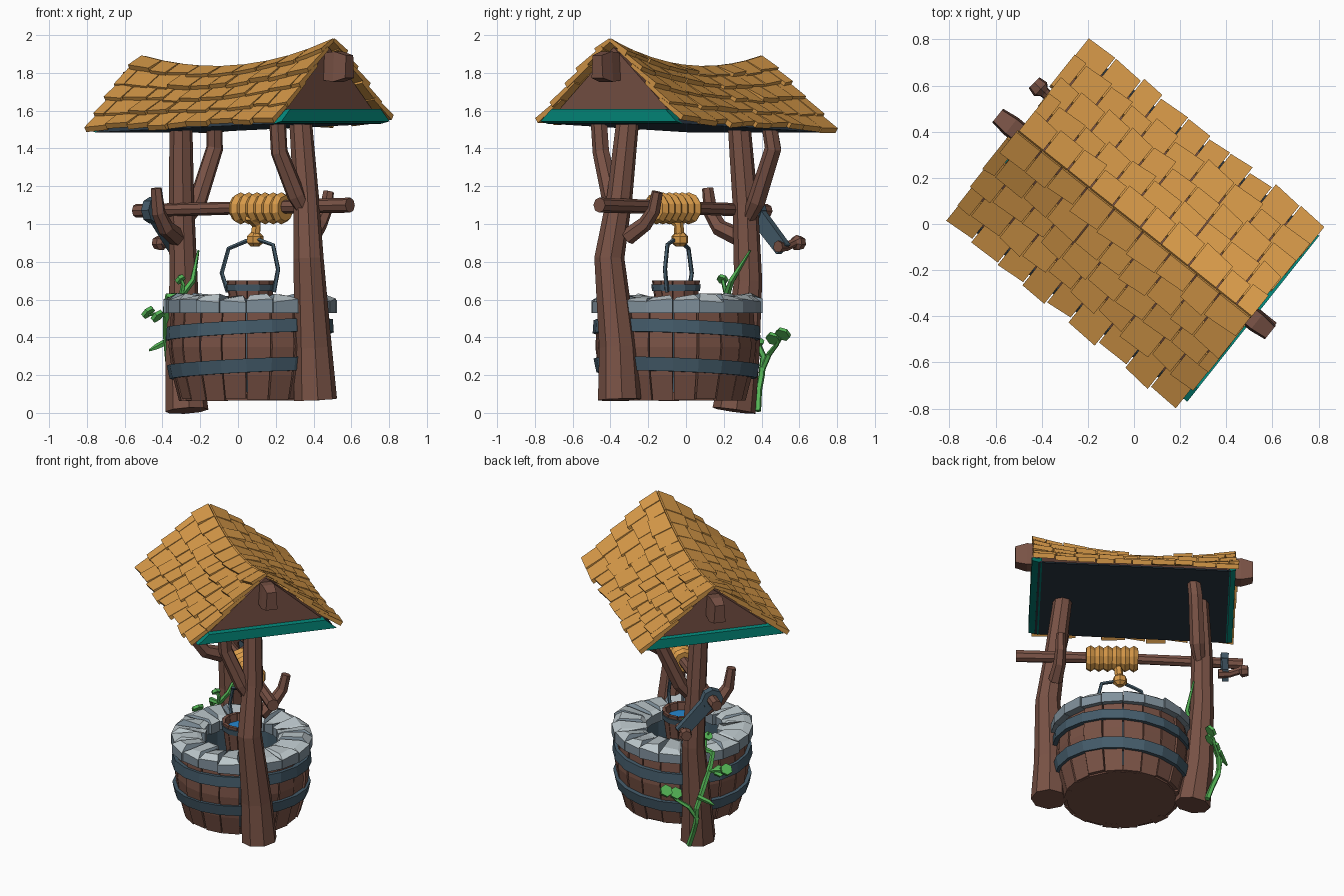
import bpy, bmesh, random
from math import cos, sin, pi, radians
from mathutils import Vector, Matrix

if "Cube" in bpy.data.objects:
    bpy.data.objects.remove(bpy.data.objects["Cube"])

random.seed(4)
TURN = Matrix.Rotation(radians(-38.5), 4, 'Z')   # model is built along x, then turned
CX = 0.08                                        # centre of the barrel on the ridge axis
rnd = lambda a: random.uniform(-a, a)


def mat(name, hexcol):
    m = bpy.data.materials.new(name)
    lin = [(int(hexcol[i:i + 2], 16) / 255) ** 2.2 for i in (0, 2, 4)]
    m.diffuse_color = (*lin, 1)
    m.use_nodes = True
    m.node_tree.nodes["Principled BSDF"].inputs["Base Color"].default_value = m.diffuse_color
    return m


WOOD, SLATE = mat("wood", "785347"), mat("slate", "465c6a")
DARK, TEAL = mat("dark", "2f3b46"), mat("teal", "0c8b7d")
STONE, EDGE = mat("stone_top", "bac5c9"), mat("stone_side", "7f8f9a")
GOLD, GREEN, BLUE = mat("straw", "d6984a"), mat("leaf", "55b356"), mat("water", "2b86cf")


def loft(bm, rings, cap=True, wrap=False):
    vs = [[bm.verts.new(p) for p in r] for r in rings]
    n = len(vs[0])
    for a, b in zip(vs, vs[1:] + ([vs[0]] if wrap else [])):
        for i in range(n):
            j = (i + 1) % n
            bm.faces.new((a[i], a[j], b[j], b[i]))
    if cap and not wrap:
        bm.faces.new(vs[0])
        bm.faces.new(vs[-1])


def make(name, bm, *mats):
    bmesh.ops.recalc_face_normals(bm, faces=bm.faces)
    if len(mats) > 1:
        for f in bm.faces:
            f.material_index = 0 if f.normal.z > 0.6 else 1
    bm.transform(TURN)
    me = bpy.data.meshes.new(name)
    bm.to_mesh(me)
    bm.free()
    for m in mats:
        me.materials.append(m)
    bpy.context.collection.objects.link(bpy.data.objects.new(name, me))


def tube(bm, pts, radii, sides=8):
    pts = [Vector(p) for p in pts]
    if not isinstance(radii, (list, tuple)):
        radii = [radii] * len(pts)
    rings, q, last = [], None, Vector((0, 0, 1))
    for i, p in enumerate(pts):
        t = (pts[min(i + 1, len(pts) - 1)] - pts[max(i - 1, 0)]).normalized()
        d = last.rotation_difference(t)
        q, last = (d @ q if q else d), t
        rings.append([p + q @ Vector((radii[i] * cos(2 * pi * k / sides),
                                      radii[i] * sin(2 * pi * k / sides), 0)) for k in range(sides)])
    loft(bm, rings)


def tube_obj(name, pts, radii, m, sides=8):
    bm = bmesh.new()
    tube(bm, pts, radii, sides)
    make(name, bm, m)


def hoop(name, profile, m, sides=20, slope=0.0, cx=CX):
    # closed (radius, z) profile swept round the vertical axis
    bm = bmesh.new()
    loft(bm, [[(cx + r * cos(a), r * sin(a), z + slope * r * cos(a)) for r, z in profile]
              for a in (2 * pi * k / sides for k in range(sides))], wrap=True)
    make(name, bm, m)


def staves(name, levels, thick, n, cx=CX, jig=0.0, gap=0.03):
    bm = bmesh.new()
    for k in range(n):
        a0, a1 = 2 * pi * (k + gap) / n, 2 * pi * (k + 1 - gap) / n
        j, dz = rnd(jig), rnd(jig)
        loft(bm, [[(cx + r * cos(a), r * sin(a), z + (dz if i == 0 else 0)) for r, a in
                   ((R + j, a0), (R + j, a1), (R - thick, a1), (R - thick, a0))]
                  for i, (z, R) in enumerate(levels)])
    make(name, bm, WOOD)


# barrel, lining and iron bands
staves("barrel_staves", [(.07, .37), (.2, .405), (.35, .425), (.56, .41)], .05, 20, jig=.007)
tube_obj("barrel_bottom", [(CX, 0, .065), (CX, 0, .11)], [.35, .36], WOOD, 20)
hoop("well_lining", [(.34, .1), (.375, .35), (.37, .55), (.27, .55), (.27, .1)], SLATE)
tube_obj("well_floor", [(CX, 0, .105), (CX, 0, .2)], .3, DARK, 20)
hoop("lower_band", [(.38, .2), (.425, .2), (.44, .272), (.39, .272)], SLATE, slope=.06)
hoop("upper_band", [(.4, .405), (.445, .405), (.44, .475), (.39, .475)], SLATE, slope=.06)

# stone rim
bm = bmesh.new()
for k in range(20):
    a0, a1 = 2 * pi * (k + .01) / 20, 2 * pi * (k + .99) / 20
    ri, ro = .245 + rnd(.015), .455 + rnd(.012)
    P = lambda r, a, z: (CX + r * cos(a), r * sin(a), z)
    loft(bm, [[P(ri, a0, .53), P(ro, a0, .53), P(ro, a1, .53), P(ri, a1, .53)],
              [P(ri, a0, .595 + rnd(.012)), P(ro, a0, .595 + rnd(.01)),
               P(ro, a1, .595 + rnd(.01)), P(ri, a1, .595 + rnd(.012))],
              [P(ri + .03, a0 + .04, .61 + rnd(.015)), P(ro - .05, a0 + .04, .62 + rnd(.015)),
               P(ro - .05, a1 - .04, .62 + rnd(.015)), P(ri + .03, a1 - .04, .61 + rnd(.015))]])
make("stone_rim", bm, STONE, EDGE)

# crooked posts, each with a brace and a short crook
tube_obj("front_post", [(.54, -.02, .07), (.535, -.035, .35), (.545, -.085, .82), (.5, -.05, 1.15), (.45, -.035, 1.56)],
         [.115, .1, .08, .068, .06], WOOD)
tube_obj("front_brace", [(.52, -.05, 1.02), (.49, -.12, 1.15), (.45, -.215, 1.38), (.45, -.23, 1.55)],
         [.03, .05, .046, .045], WOOD, 7)
tube_obj("front_crook", [(.5, .0, .93), (.475, .1, 1.0), (.47, .155, 1.07), (.47, .18, 1.17)],
         [.045, .04, .035, .03], WOOD, 6)
tube_obj("back_post", [(-.37, .03, .012), (-.41, .05, .3), (-.43, .078, .7), (-.43, .06, 1.1), (-.41, .03, 1.56)],
         [.115, .095, .075, .068, .06], WOOD)
tube_obj("back_brace", [(-.42, .07, 1.0), (-.4, .16, 1.12), (-.385, .285, 1.4), (-.37, .265, 1.55)],
         [.03, .05, .046, .042], WOOD, 7)
tube_obj("back_crook", [(-.43, .02, .93), (-.41, -.1, .98), (-.41, -.16, 1.06), (-.41, -.18, 1.19)],
         [.05, .045, .038, .03], WOOD, 6)

# axle, crank, rope
tube_obj("axle", [(-.69, .0, 1.07), (0, .02, 1.085), (.75, .01, 1.1)], [.036, .034, .04], WOOD)
tube_obj("crank_hub", [(-.6, 0, 1.072), (-.55, 0, 1.073)], .07, SLATE)
bm = bmesh.new()
loft(bm, [[(-.595, y, z), (-.555, y, z), (-.555, y2, z2), (-.595, y2, z2)] for y, z, y2, z2 in
          ((.03, 1.11, -.03, 1.04), (.235, .89, .17, .84))])
make("crank_arm", bm, SLATE)
tube_obj("crank_handle", [(-.53, .2, .88), (-.6, .2, .88), (-.66, .205, .9), (-.68, .205, .9), (-.72, .21, .9)],
         [.032, .024, .024, .042, .034], WOOD, 7)
tube_obj("rope_coil", [(-.025 + .0275 * i, .02, 1.083) for i in range(13)],
         [.068 if i % 2 == 0 else .085 for i in range(13)], GOLD, 10)
tube_obj("rope", [(.1, -.03, 1.04), (.1, .03, 1.0), (.095, .03, .95), (.09, .03, .93)], .027, GOLD, 6)
tube_obj("rope_knot", [(.09, .03, .955), (.09, .03, .935), (.09, .03, .9), (.09, .03, .88)],
         [.025, .045, .045, .022], GOLD, 7)

# bucket
BX = .085
staves("bucket_staves", [(.45, .095), (.7, .128)], .022, 12, cx=BX)
tube_obj("bucket_base", [(BX, 0, .455), (BX, 0, .48)], .085, WOOD, 12)
tube_obj("bucket_water", [(BX, 0, .63), (BX, 0, .65)], .105, BLUE, 12)
hoop("bucket_band", [(.11, .645), (.128, .645), (.133, .68), (.115, .68)], SLATE, 12, cx=BX)
ca, sa = cos(radians(13)), sin(radians(13))
bail = [(-.14, .64), (-.175, .74), (-.135, .87), (-.03, .91), (.03, .92), (.125, .89), (.155, .76), (.13, .64)]
tube_obj("bucket_handle", [(BX + ca * s, .01 + sa * s, z) for s, z in bail], .012, SLATE, 5)

# roof body: sagging ridge, nearly straight eaves
ridge = lambda u: 1.818 + .095 * (u / .65) ** 2 + .045 * u / .65
eave = lambda u: 1.498 + .025 * u / .65
bm = bmesh.new()
loft(bm, [[(u, -.44, eave(u) + .02), (u, .44, eave(u) + .02), (u, 0, ridge(u) - .01)]
          for u in (-.6, -.4, -.2, 0, .2, .4, .615)])
make("roof_gable_body", bm, WOOD)
bm = bmesh.new()
loft(bm, [[(u, -.455, eave(u) + .01), (u, .455, eave(u) + .01), (u, .43, eave(u) + .035), (u, -.43, eave(u) + .035)]
          for u in (-.605, .62)])
make("roof_underside", bm, DARK)
for s, nm, end in ((-1, "back", .635), (1, "front", .66)):
    bm = bmesh.new()
    loft(bm, [[(s * u, -w, eave(s * u) + b), (s * u, w, eave(s * u) + b),
               (s * u, w - .075, eave(s * u) + .085), (s * u, -w + .075, eave(s * u) + .085)]
              for u, w, b in ((.595, .455, .008), (end, .46, .02))])
    make(nm + "_gable_trim", bm, TEAL)
    # ridge beam end
    zc = ridge(s * .65) - .125
    bm = bmesh.new()
    loft(bm, [[(s * u, -w, zc - h), (s * u, w, zc - h), (s * u, w * .8, zc + h), (s * u, -w * .8, zc + h)]
              for u, w, h in ((.5, .045, .06), (.68, .048, .08), (.755, .038, .06))])
    make(nm + "_ridge_beam", bm, WOOD)

# shingles: overlapping tilted slabs, row by row on each slope
for s, nm in ((-1, "left"), (1, "right")):
    bm = bmesh.new()

    def at(u, t, lift):
        z = ridge(u) + (eave(u) - ridge(u)) * t
        return Vector((u, s * (.475 * t + .55 * lift), z + .8 * lift))
    for row in range(5):
        t1 = 1.0 - row * .205
        t0 = max(t1 - .3, -.015)
        u, stop, first = -.655 + rnd(.012), .645 + rnd(.012), row % 2
        while u < stop - .01:
            w = random.uniform(.11, .16) * (.6 if first else 1)
            first = 0
            e = stop if stop - u - w < .05 else u + w
            a, b, tl = u + .003, e - .003, t1 + rnd(.025)
            h, k = .045 + rnd(.009), rnd(.014)
            loft(bm, [[at(a, t0, l0), at(b, t0, l0), at(b, tl + k, l1), at(a, tl - k, l1)]
                      for l0, l1 in ((.004, h - .025), (.024, h + .007))])
            u = e
    make(nm + "_shingles", bm, GOLD)

# vine winding up the back post (points given in world axes)
back = TURN.inverted()
W = lambda *p: back @ Vector(p)
bm = bmesh.new()
for path, r in (
        ([(-.29, .38, .01), (-.33, .385, .12), (-.36, .4, .2), (-.37, .41, .3), (-.38, .35, .42), (-.38, .27, .55),
          (-.37, .23, .62), (-.3, .215, .62), (-.24, .24, .7), (-.21, .34, .86)], [.018] * 8 + [.016, .006]),
        ([(-.37, .4, .22), (-.33, .44, .31), (-.26, .48, .36), (-.22, .5, .4)], [.016, .015, .012, .006]),
        ([(-.37, .4, .38), (-.43, .37, .35), (-.47, .36, .33)], [.018, .016, .006]),
        ([(-.38, .29, .52), (-.43, .25, .52), (-.47, .22, .52)], [.015, .013, .006]),
        ([(-.3, .215, .62), (-.29, .2, .68), (-.31, .19, .73)], [.014, .012, .005])):
    tube(bm, [W(*p) for p in path], r, 5)
make("vine_stems", bm, GREEN)
bm = bmesh.new()
for x, y, z, r in ((-.24, .46, .385, .042), (-.2, .51, .41, .042), (-.47, .23, .525, .04), (-.42, .24, .505, .04),
                   (-.3, .19, .7, .03)):
    d = Vector((-.6, .35, .7)) * .02
    tube(bm, [W(x, y, z), W(x + d.x, y + d.y, z + d.z)], r, 6)
make("vine_leaves", bm, GREEN)
